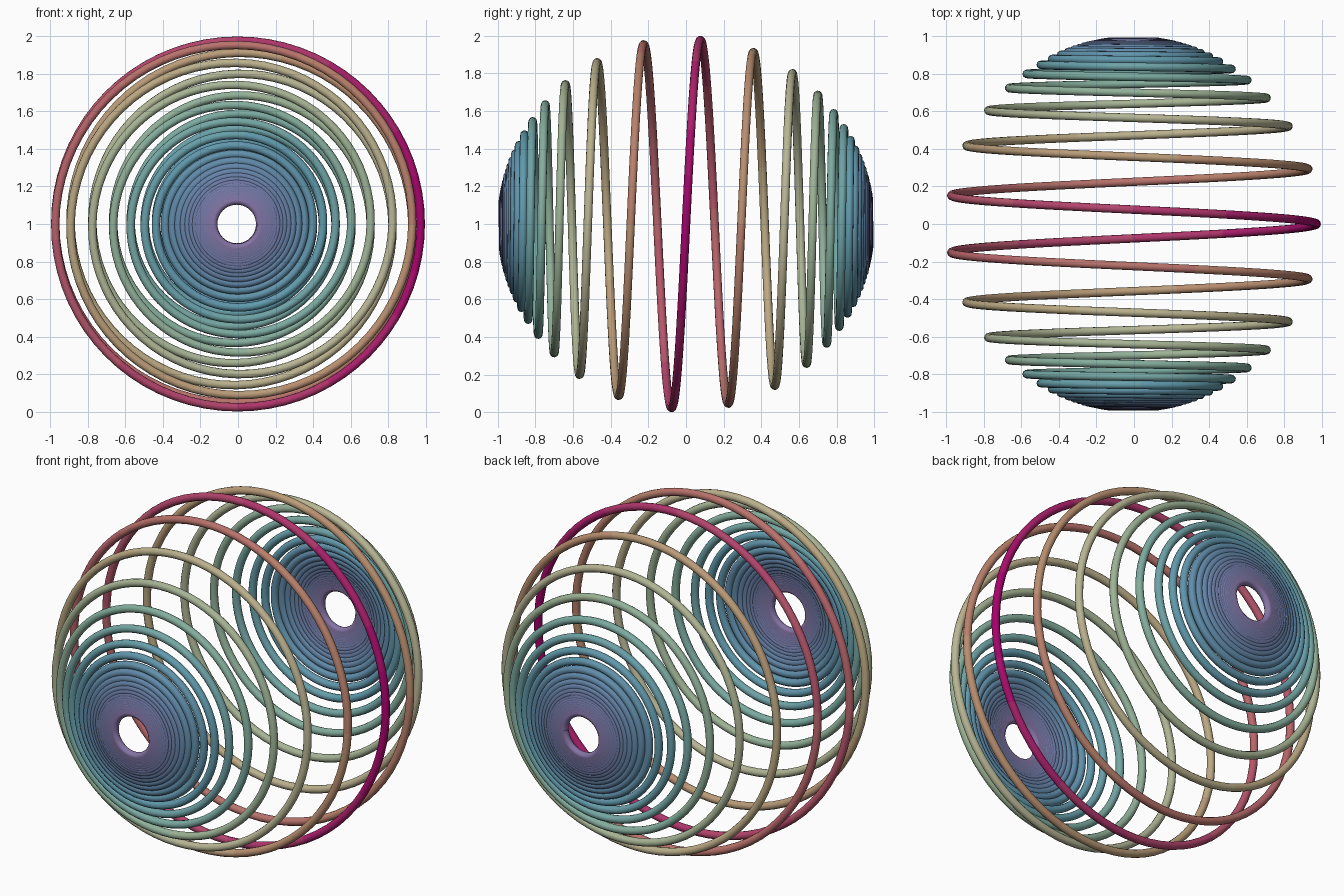
import bpy, bmesh, math
from mathutils import Vector

if "Cube" in bpy.data.objects:
    bpy.data.objects.remove(bpy.data.objects["Cube"])

R, TUBE, A = 0.980, 0.0225, 0.05      # sphere radius, tube radius, climb rate
TURNS, STEPS, SIDES = 25, 72, 12      # turns each way, steps per turn, tube sides
END = TURNS * 2 * math.pi
CENTRE = Vector((-0.006, 0, 1))

# colour stops: turns from the equator, sRGB colour
STOPS = [(0, (0.64, 0.02, 0.42)), (0.2, (0.68, 0.22, 0.42)), (0.5, (0.72, 0.38, 0.42)),
         (1, (0.72, 0.53, 0.42)), (1.5, (0.73, 0.65, 0.50)), (2, (0.73, 0.71, 0.58)),
         (3, (0.62, 0.70, 0.58)), (4, (0.49, 0.67, 0.62)), (6, (0.38, 0.60, 0.67)),
         (9, (0.38, 0.53, 0.66)), (14, (0.43, 0.47, 0.64)), (25, (0.52, 0.45, 0.64))]


def point(t):
    """Spiral on the sphere, winding round the y axis."""
    k = math.sqrt(1 + (A * t) ** 2)
    return Vector((math.cos(t), A * t, math.sin(t))) * (R / k)


def colour(turn):
    for (a, ca), (b, cb) in zip(STOPS, STOPS[1:]):
        if turn <= b:
            f = (turn - a) / (b - a)
            return [(p + (q - p) * f) ** 2.2 for p, q in zip(ca, cb)] + [1]
    return [c ** 2.2 for c in STOPS[-1][1]] + [1]


# tube swept along the spiral
bm = bmesh.new()
n = 2 * TURNS * STEPS
rings = []
for i in range(n + 1):
    t = -END + 2 * END * i / n
    p = point(t)
    tangent = (point(t + 0.001) - point(t - 0.001)).normalized()
    out = p.normalized()
    side = tangent.cross(out)
    rings.append([bm.verts.new(CENTRE + p + TUBE * (out * math.cos(u) + side * math.sin(u)))
                  for u in (2 * math.pi * j / SIDES for j in range(SIDES))])

BANDS = 50
for i in range(n):
    f = abs((i + 0.5) / n * 2 - 1)
    band = min(int(math.sqrt(f) * BANDS), BANDS - 1)
    for j in range(SIDES):
        k = (j + 1) % SIDES
        face = bm.faces.new((rings[i][j], rings[i][k], rings[i + 1][k], rings[i + 1][j]))
        face.material_index = band
        face.smooth = True

# end caps
for ring in (rings[0], rings[-1]):
    bm.faces.new(ring).material_index = BANDS - 1
bmesh.ops.recalc_face_normals(bm, faces=bm.faces)

mesh = bpy.data.meshes.new("spherical_spiral")
bm.to_mesh(mesh)
bm.free()
for b in range(BANDS):
    mat = bpy.data.materials.new(f"spiral_band_{b:02d}")
    mat.diffuse_color = colour(((b + 0.5) / BANDS) ** 2 * TURNS)
    mat.use_nodes = True
    mat.node_tree.nodes["Principled BSDF"].inputs["Base Color"].default_value = mat.diffuse_color
    mesh.materials.append(mat)
obj = bpy.data.objects.new("spherical_spiral", mesh)
bpy.context.collection.objects.link(obj)
